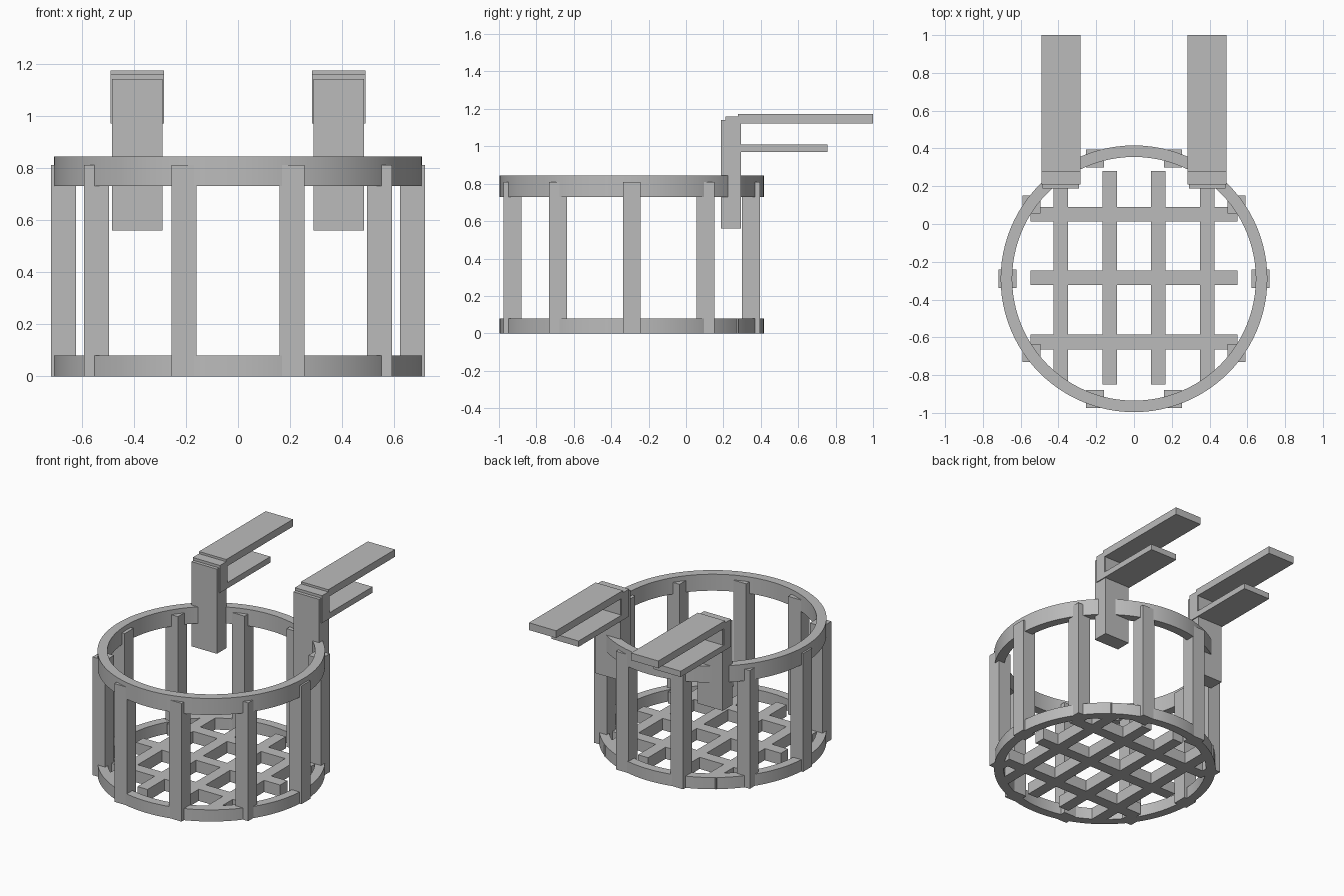
import bpy
import bmesh
from math import cos, sin, pi, radians

cube = bpy.data.objects.get("Cube")
if cube:
    bpy.data.objects.remove(cube, do_unlink=True)

# One plain grey plastic for everything
grey = bpy.data.materials.new("plain_grey")
grey.use_nodes = True
colour = (0.5, 0.5, 0.5, 1)
grey.diffuse_color = colour
grey.node_tree.nodes["Principled BSDF"].inputs["Base Color"].default_value = colour

CENTRE_Y = -0.29
RADIUS = 0.67


def finish(name, bm):
    bmesh.ops.recalc_face_normals(bm, faces=bm.faces)
    mesh = bpy.data.meshes.new(name)
    bm.to_mesh(mesh)
    bm.free()
    mesh.materials.append(grey)
    obj = bpy.data.objects.new(name, mesh)
    bpy.context.collection.objects.link(obj)
    return obj


def box(name, x, y, z):
    """Box from (low, high) ranges on each axis."""
    bm = bmesh.new()
    bmesh.ops.create_cube(bm, size=1)
    for v in bm.verts:
        v.co = [sum(r) / 2 + c * (r[1] - r[0]) for c, r in zip(v.co, (x, y, z))]
    return finish(name, bm)


def around(c, width):
    return (c - width / 2, c + width / 2)


def ring(name, low, high, inner=0.645, outer=0.706, sides=96):
    bm = bmesh.new()
    loops = []
    for r, z in ((inner, low), (outer, low), (outer, high), (inner, high)):
        loops.append([bm.verts.new((r * cos(2 * pi * i / sides),
                                    CENTRE_Y + r * sin(2 * pi * i / sides), z))
                      for i in range(sides)])
    for k in range(4):
        a, b = loops[k], loops[(k + 1) % 4]
        for i in range(sides):
            j = (i + 1) % sides
            bm.faces.new((a[i], a[j], b[j], b[i]))
    obj = finish(name, bm)
    bpy.ops.object.select_all(action='DESELECT')
    obj.select_set(True)
    bpy.context.view_layer.objects.active = obj
    bpy.ops.object.shade_smooth_by_angle(angle=radians(30))


# Basket rims
ring("bottom_rim", 0, 0.08)
ring("top_rim", 0.73, 0.843)

# Upright posts, all square to the axes
for i in range(10):
    a = 2 * pi * i / 10
    box(f"post_{i + 1}", around(RADIUS * cos(a), 0.096),
        around(CENTRE_Y + RADIUS * sin(a), 0.096), (0, 0.81))

# Floor lattice
for i, y in enumerate((-0.625, CENTRE_Y + 0.005, 0.052)):
    box(f"floor_cross_slat_{i + 1}", (-0.547, 0.547), around(y, 0.078), (0, 0.08))
for i, x in enumerate((-0.387, -0.129, 0.129, 0.387)):
    box(f"floor_long_slat_{i + 1}", around(x, 0.076), (-0.85, 0.28), (0, 0.08))

# Hanging clips
for side, s in (("right", -1), ("left", 1)):
    x = s * 0.387
    wide = around(x, 0.206)
    box(f"{side}_hanger_bar", around(x, 0.193), (0.187, 0.293), (0.56, 1.14))
    box(f"{side}_clip_back", wide, (0.21, 0.29), (0.97, 1.158))
    box(f"{side}_clip_top", wide, (0.278, 1.0), (1.123, 1.173))
    box(f"{side}_clip_bottom", wide, (0.28, 0.757), (0.97, 1.01))
